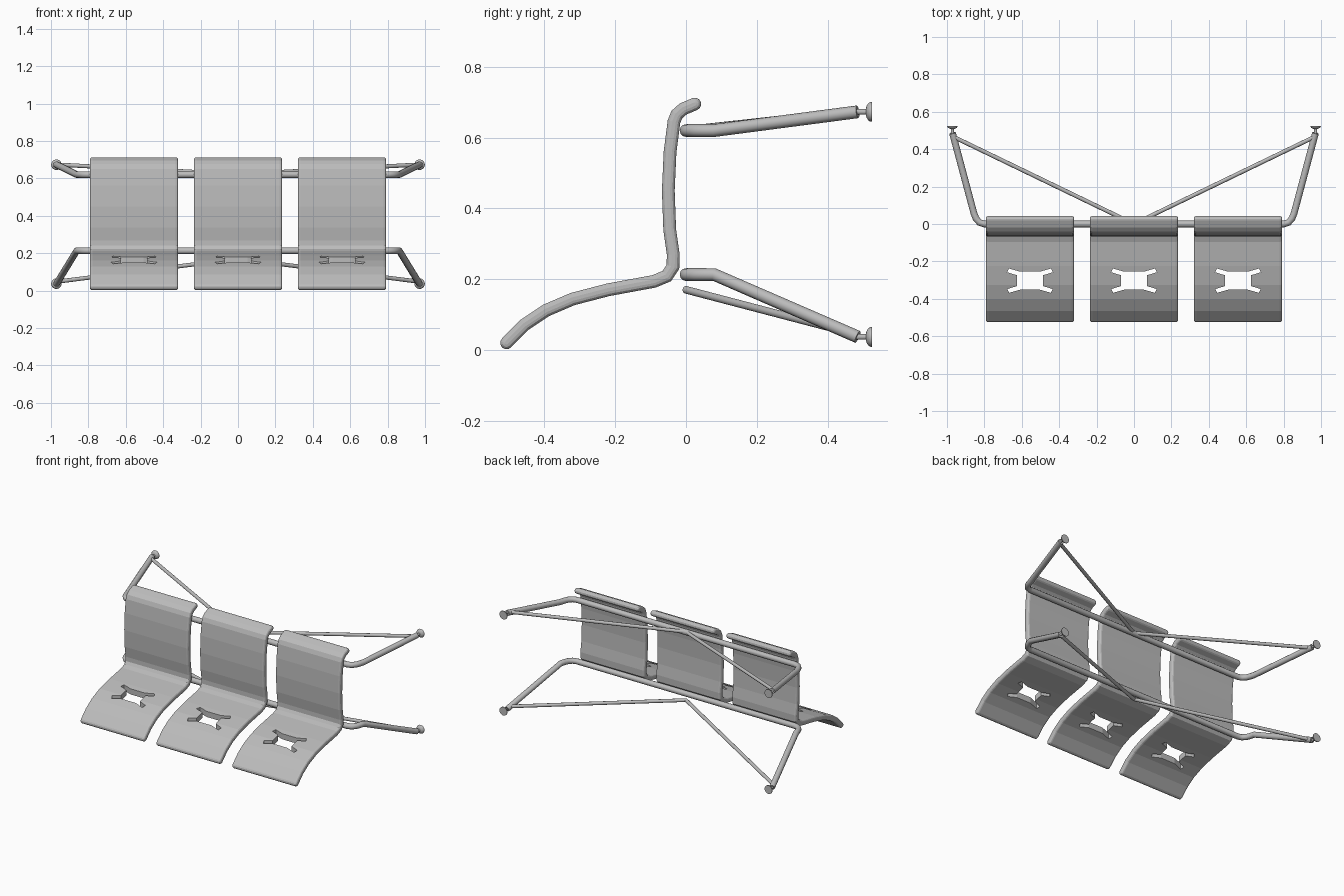
import bpy, bmesh, math
from mathutils import Vector

cube = bpy.data.objects.get("Cube")
if cube:
    bpy.data.objects.remove(cube, do_unlink=True)

steel = bpy.data.materials.new("grey_metal")
steel.use_nodes = True
GREY = (0.5, 0.5, 0.5, 1)
steel.diffuse_color = GREY
steel.node_tree.nodes["Principled BSDF"].inputs["Base Color"].default_value = GREY


def add(name, data):
    ob = bpy.data.objects.new(name, data)
    data.materials.append(steel)
    bpy.context.collection.objects.link(ob)
    return ob


def select(ob):
    bpy.ops.object.select_all(action='DESELECT')
    ob.select_set(True)
    bpy.context.view_layer.objects.active = ob


def prism(name, outline, offset):
    """Extrude a closed outline along the offset."""
    bm = bmesh.new()
    face = bm.faces.new([bm.verts.new(p) for p in outline])
    top = bmesh.ops.extrude_face_region(bm, geom=[face])["geom"]
    bmesh.ops.translate(bm, vec=offset, verts=[v for v in top if isinstance(v, bmesh.types.BMVert)])
    bmesh.ops.recalc_face_normals(bm, faces=bm.faces)
    mesh = bpy.data.meshes.new(name)
    bm.to_mesh(mesh)
    bm.free()
    return add(name, mesh)


def tube(name, points, radius):
    """Round tube along a path."""
    curve = bpy.data.curves.new(name, 'CURVE')
    curve.dimensions = '3D'
    curve.bevel_depth = radius
    curve.bevel_resolution = 4
    curve.use_fill_caps = True
    spline = curve.splines.new('POLY')
    spline.points.add(len(points) - 1)
    for sp, p in zip(spline.points, points):
        sp.co = (*p, 1)
    ob = add(name, curve)
    select(ob)
    bpy.ops.object.convert(target='MESH')
    bpy.ops.object.shade_smooth_by_angle(angle=math.radians(40))
    return ob


def lathe(name, profile, loc, sides=24):
    """Turn a (radius, y) profile around the y axis."""
    bm = bmesh.new()
    rings = []
    for r, y in profile:
        rings.append([bm.verts.new((r * math.cos(a), y, r * math.sin(a)))
                      for a in (2 * math.pi * i / sides for i in range(sides))])
    for a, b in zip(rings, rings[1:]):
        for i in range(sides):
            j = (i + 1) % sides
            bm.faces.new((a[i], a[j], b[j], b[i]))
    bm.faces.new(rings[0])
    bm.faces.new(rings[-1])
    bmesh.ops.recalc_face_normals(bm, faces=bm.faces)
    mesh = bpy.data.meshes.new(name)
    bm.to_mesh(mesh)
    bm.free()
    ob = add(name, mesh)
    ob.location = loc
    select(ob)
    bpy.ops.object.shade_smooth_by_angle(angle=math.radians(35))


# Seat shell: centre line in (y, z), thickened with rounded ends
LINE = [Vector(p) for p in (
    (-.507, .02), (-.455, .072), (-.395, .112), (-.32, .144), (-.22, .17), (-.09, .194),
    (-.054, .209), (-.037, .235), (-.036, .27), (-.046, .34), (-.05, .45), (-.045, .56),
    (-.034, .645), (-.026, .665), (-.008, .681), (.025, .695))]
HALF = 0.018
left, right = [], []
for i, p in enumerate(LINE):
    d1 = (p - LINE[max(i - 1, 0)]).normalized()
    d2 = (LINE[min(i + 1, len(LINE) - 1)] - p).normalized()
    t = (d1 + d2).normalized()
    n = Vector((-t.y, t.x)) * HALF / max(t.dot(d1), t.dot(d2))
    left.append(p + n)
    right.append(p - n)


def cap(center, start):
    """Inner points of a half circle, turning clockwise from start."""
    r = (start - center).normalized() * HALF
    pts = []
    for k in range(1, 6):
        a = -math.pi * k / 6
        pts.append(center + Vector((r.x * math.cos(a) - r.y * math.sin(a),
                                    r.x * math.sin(a) + r.y * math.cos(a))))
    return pts


outline = left + cap(LINE[-1], left[-1]) + right[::-1] + cap(LINE[0], right[0])

# Four-armed opening in the seat pan
QUARTER = [(.07, .029), (.122, .045), (.112, .065), (.052, .048)]
HOLE_Y, WIDTH = -0.303, 0.472
star = []
for sx, sy in ((1, 1), (-1, 1), (-1, -1), (1, -1)):
    pts = QUARTER if sx * sy > 0 else QUARTER[::-1]
    star += [(sx * x, HOLE_Y + sy * y, 0.05) for x, y in pts]

for label, x in (("right", -.556), ("middle", 0), ("left", .556)):
    seat = prism(label + "_seat", [(-WIDTH / 2, p.x, p.y) for p in outline], (WIDTH, 0, 0))
    cutter = prism("seat_opening_cutter", star, (0, 0, 0.25))
    select(seat)
    bev = seat.modifiers.new("Rounded edges", 'BEVEL')
    bev.width = 0.013
    bev.segments = 3
    bev.limit_method = 'ANGLE'
    bev.angle_limit = math.radians(60)
    cut = seat.modifiers.new("Opening", 'BOOLEAN')
    cut.object = cutter
    cut.solver = 'EXACT'
    for m in (bev.name, cut.name):
        bpy.ops.object.modifier_apply(modifier=m)
    bpy.data.objects.remove(cutter, do_unlink=True)
    seat.location.x = x

# Rails with swept-back arms, diagonal braces and wall feet
FOOT_X = 0.971
BEND = [(.80, 0), (.826, .008), (.845, .03), (.855, .055), (.862, .08)]
for label, z, end_z, brace_z in (("upper", .62, .673, .622), ("lower", .213, .037, .17)):
    half = [(x, y, z) for x, y in BEND] + [(FOOT_X - .001, .485, end_z)]
    tube(label + "_rail", [(-x, y, h) for x, y, h in half[::-1]] + half, 0.018)
    for side, s in (("left", 1), ("right", -1)):
        tube(f"{label}_{side}_brace",
             [(0, 0, brace_z), (s * .957, .462, end_z + (.0 if z > .5 else .012))], 0.011)
        lathe(f"{label}_{side}_foot",
              [(.008, .47), (.008, .508), (.016, .51), (.024, .515), (.028, .521), (.028, .525)],
              (s * FOOT_X, 0, end_z))
